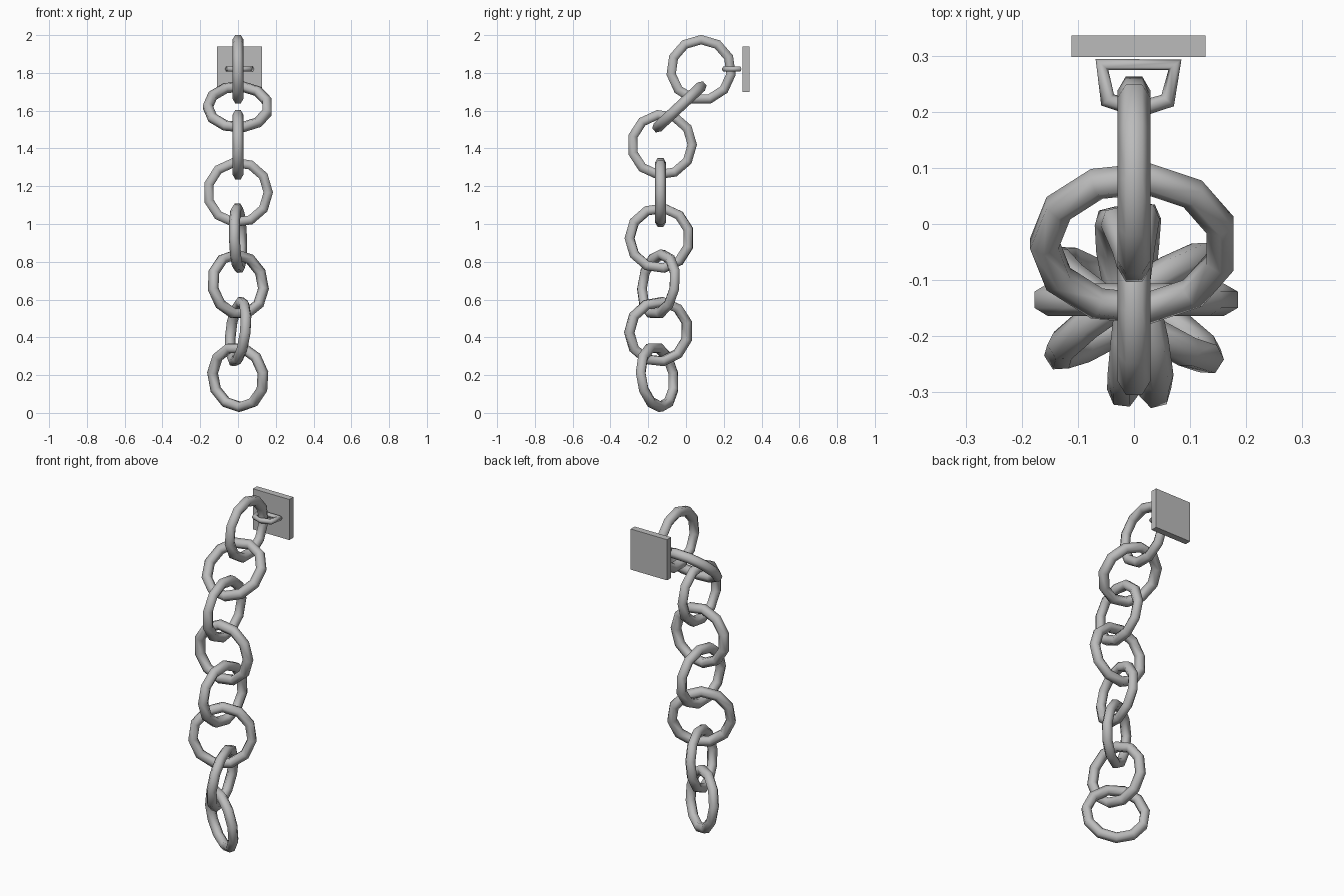
import bpy
from math import pi, cos, sin
from mathutils import Matrix, Vector

cube = bpy.data.objects.get("Cube")
if cube:
    bpy.data.objects.remove(cube, do_unlink=True)

steel = bpy.data.materials.new("grey steel")
steel.use_nodes = True
steel.diffuse_color = (0.5, 0.5, 0.5, 1)
steel.node_tree.nodes["Principled BSDF"].inputs["Base Color"].default_value = (0.5, 0.5, 0.5, 1)

RING_R, TUBE_R = 0.16, 0.029
SIDES, TUBE_SIDES = 11, 6


def add_object(name, verts, faces):
    mesh = bpy.data.meshes.new(name)
    mesh.from_pydata(verts, [], faces)
    mesh.materials.append(steel)
    obj = bpy.data.objects.new(name, mesh)
    bpy.context.collection.objects.link(obj)
    return obj


def add_link(name, center, normal, start):
    """Low-sided ring: 'normal' is its axis, 'start' points at its first corner."""
    n = Vector(normal).normalized()
    u = Vector(start)
    u = (u - n * u.dot(n)).normalized()
    v = n.cross(u)
    verts = []
    for i in range(SIDES):
        a = 2 * pi * i / SIDES
        out = u * cos(a) + v * sin(a)
        for j in range(TUBE_SIDES):
            b = 2 * pi * (j + 0.5) / TUBE_SIDES
            verts.append(Vector(center) + out * (RING_R + TUBE_R * cos(b)) + n * TUBE_R * sin(b))
    faces = []
    for i in range(SIDES):
        p, q = i * TUBE_SIDES, (i + 1) % SIDES * TUBE_SIDES
        for j in range(TUBE_SIDES):
            k = (j + 1) % TUBE_SIDES
            faces.append((p + j, q + j, q + k, p + k))
    obj = add_object(name, verts, faces)
    obj.data.shade_smooth()


# Chain links from top to bottom: center, axis, first corner
links = [
    ((0, 0.08, 1.816), (1, 0, 0), (0, 0, 1)),
    ((0, -0.035, 1.62), (0, -0.68, 0.73), (-1, 0, 0)),
    ((0, -0.127, 1.42), (1, 0, 0), (0, 1, 0)),
    ((0, -0.135, 1.167), (0, 1, 0), (1, 0, 0)),
    ((0, -0.14, 0.925), (1, -0.12, 0.03), (0, -1, 0)),
    ((0, -0.145, 0.68), (-0.54, 0.84, -0.13), (0, 0, 1)),
    ((0, -0.145, 0.43), (1, 0.25, -0.12), (0, -1, 0)),
    ((0, -0.152, 0.19), (0.54, 0.84, 0.12), (0, 0, -1)),
]
for i, (center, normal, start) in enumerate(links):
    add_link(f"chain_link_{i + 1}", center, normal, start)

# Wall plate
bpy.ops.mesh.primitive_cube_add(size=1, location=(0.008, 0.317, 1.82))
plate = bpy.context.object
plate.name = "wall_plate"
plate.data.transform(Matrix.Diagonal((0.238, 0.038, 0.24, 1)))
plate.data.materials.append(steel)

# Staple holding the top link
curve = bpy.data.curves.new("wall_staple", "CURVE")
curve.dimensions = "3D"
curve.bevel_depth = 0.015
curve.bevel_resolution = 1
path = [(-0.057, 0.284), (-0.047, 0.221), (0.008, 0.204), (0.06, 0.22), (0.073, 0.284)]
spline = curve.splines.new("POLY")
spline.points.add(len(path) - 1)
for point, (x, y) in zip(spline.points, path):
    point.co = (x, y, 1.82, 1)
spline.use_cyclic_u = True
curve.materials.append(steel)
staple = bpy.data.objects.new("wall_staple", curve)
bpy.context.collection.objects.link(staple)
